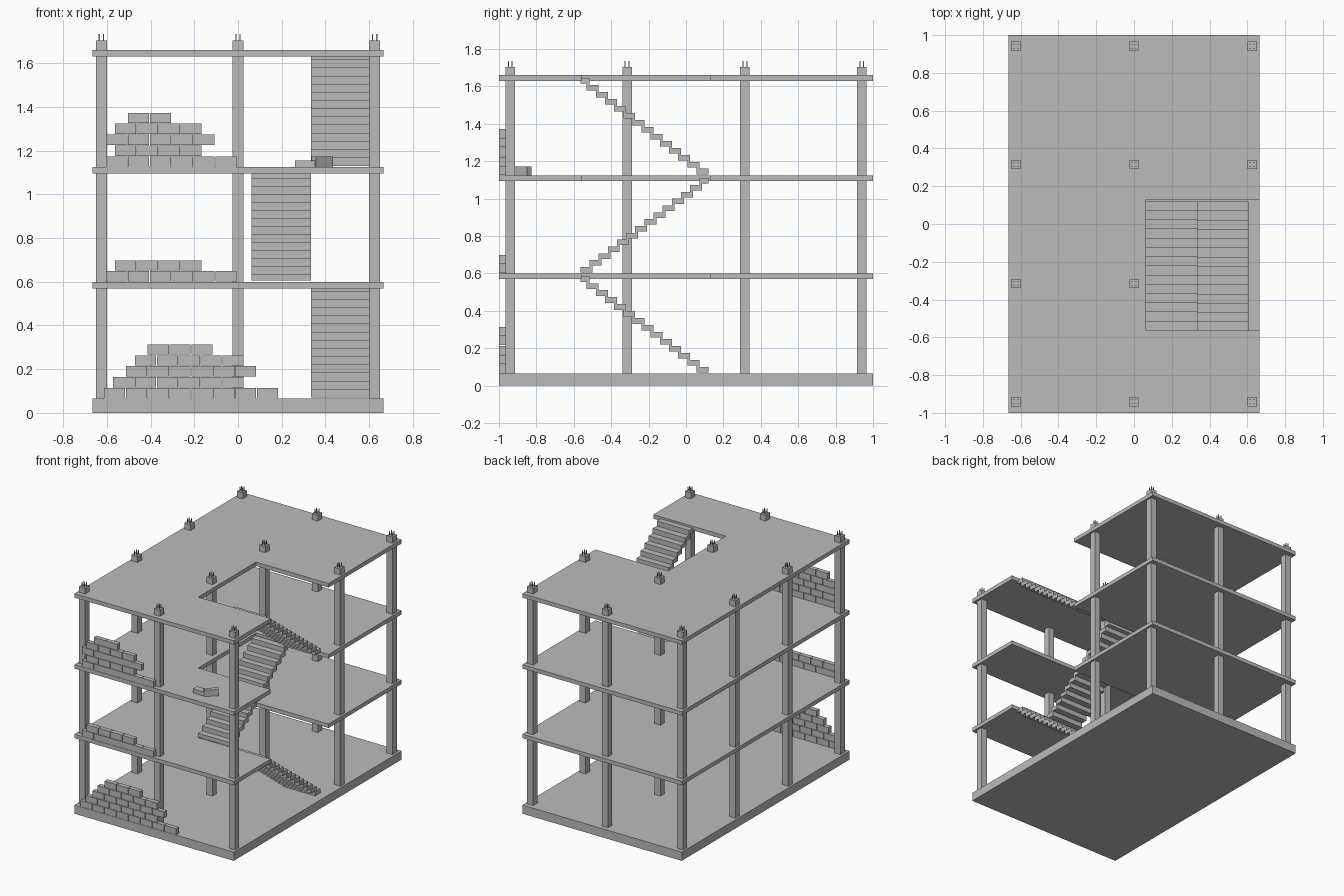
import bpy, bmesh
from math import radians
from mathutils import Matrix, Vector

cube = bpy.data.objects.get("Cube")
if cube:
    bpy.data.objects.remove(cube)

concrete = bpy.data.materials.new("concrete_grey")
concrete.use_nodes = True
GREY = (0.5, 0.5, 0.5, 1)
concrete.diffuse_color = GREY
concrete.node_tree.nodes["Principled BSDF"].inputs["Base Color"].default_value = GREY


def finish(name, bm):
    bmesh.ops.recalc_face_normals(bm, faces=bm.faces)
    mesh = bpy.data.meshes.new(name)
    bm.to_mesh(mesh)
    bm.free()
    mesh.materials.append(concrete)
    obj = bpy.data.objects.new(name, mesh)
    bpy.context.collection.objects.link(obj)
    return obj


def add_box(bm, center, size, turn=0):
    matrix = (Matrix.Translation(center) @ Matrix.Rotation(radians(turn), 4, "Z")
              @ Matrix.Diagonal((*size, 1)))
    bmesh.ops.create_cube(bm, size=1, matrix=matrix)


def prism(name, points, direction):
    bm = bmesh.new()
    face = bm.faces.new([bm.verts.new(p) for p in points])
    result = bmesh.ops.extrude_face_region(bm, geom=[face], use_keep_orig=True)
    verts = [g for g in result["geom"] if isinstance(g, bmesh.types.BMVert)]
    bmesh.ops.translate(bm, verts=verts, vec=Vector(direction))
    return finish(name, bm)


HALF_X = 0.665
WELL_X, WELL_FRONT, WELL_BACK = 0.06, -0.56, 0.13
SLAB = 0.03
LEVELS = [0.065, 0.6, 1.125, 1.66]     # walking surfaces

# Ground slab
bm = bmesh.new()
add_box(bm, (0, 0, LEVELS[0] / 2), (2 * HALF_X, 2, LEVELS[0]))
finish("ground_slab", bm)

# Upper slabs with a stairwell open on the left side
outline = [(-HALF_X, -1), (HALF_X, -1), (HALF_X, WELL_FRONT), (WELL_X, WELL_FRONT),
           (WELL_X, WELL_BACK), (HALF_X, WELL_BACK), (HALF_X, 1), (-HALF_X, 1)]
for name, z in zip(("first_floor", "second_floor", "roof_slab"), LEVELS[1:]):
    prism(name, [(x, y, z - SLAB) for x, y in outline], (0, 0, SLAB))

# Columns with protruding reinforcement rods
columns, rods = bmesh.new(), bmesh.new()
COLUMN_TOP = 1.705
for x in (-0.625, 0, 0.625):
    for y in (-0.94, -0.315, 0.315, 0.94):
        if x > 0 and y == -0.315:
            continue                    # this spot is inside the stairwell
        add_box(columns, (x, y, (LEVELS[0] + COLUMN_TOP) / 2),
                (0.05, 0.05, COLUMN_TOP - LEVELS[0]))
        for dx in (-0.01, 0.01):
            for dy in (-0.01, 0.01):
                add_box(rods, (x + dx, y + dy, COLUMN_TOP + 0.01), (0.005, 0.005, 0.04))
finish("columns", columns)
finish("reinforcement_rods", rods)


# Folded-plate stair flights
def flight(name, x0, x1, start, end, bottom, top, steps=14):
    run = (end - start) / steps
    back = 0.015 if run > 0 else -0.015
    rise = (top - bottom - 0.05) / (steps - 1)
    thick = 0.03
    upper, lower = [], []
    for i in range(steps):
        y, z = start + run * i, bottom + 0.035 + rise * i
        upper += [(y, z), (y + run, z)]
        y_low = y + back if i else y
        y_end = y + run + (back if i < steps - 1 else 0)
        lower += [(y_low, z - thick), (y_end, z - thick)]
    prism(name, [(x0, y, z) for y, z in upper + lower[::-1]], (x1 - x0, 0, 0))


LOW_END, HIGH_END = 0.12, -0.565
flight("lower_stairs", 0.335, 0.605, LOW_END, HIGH_END, LEVELS[0], LEVELS[1])
flight("middle_stairs", 0.062, 0.335, HIGH_END, LOW_END, LEVELS[1], LEVELS[2])
flight("upper_stairs", 0.335, 0.605, LOW_END, HIGH_END, LEVELS[2], LEVELS[3])

# Unfinished brick walls: (start x, brick count) per course
walls = {
    "ground_brick_wall": (LEVELS[0], [(-0.615, 8), (-0.573, 6), (-0.515, 6),
                                      (-0.473, 5), (-0.415, 3)]),
    "first_floor_brick_wall": (LEVELS[1], [(-0.605, 6), (-0.565, 4)]),
    "second_floor_brick_wall": (LEVELS[2], [(-0.605, 6), (-0.565, 4), (-0.605, 5),
                                            (-0.565, 4), (-0.505, 2)]),
}
PITCH, COURSE, DEPTH = 0.1, 0.05, 0.034
for name, (base, courses) in walls.items():
    bm = bmesh.new()
    for row, (start, count) in enumerate(courses):
        for i in range(count):
            add_box(bm, (start + PITCH * (i + 0.5), -1 + DEPTH / 2, base + COURSE * (row + 0.5)),
                    (PITCH - 0.003, DEPTH, COURSE - 0.003))
    finish(name, bm)

# Loose bricks left on the second floor
bm = bmesh.new()
add_box(bm, (0.31, -0.885, LEVELS[2] + 0.015), (0.1, 0.05, 0.03))
add_box(bm, (0.385, -0.87, LEVELS[2] + 0.024), (0.1, 0.034, 0.048), 40)
finish("loose_bricks", bm)
